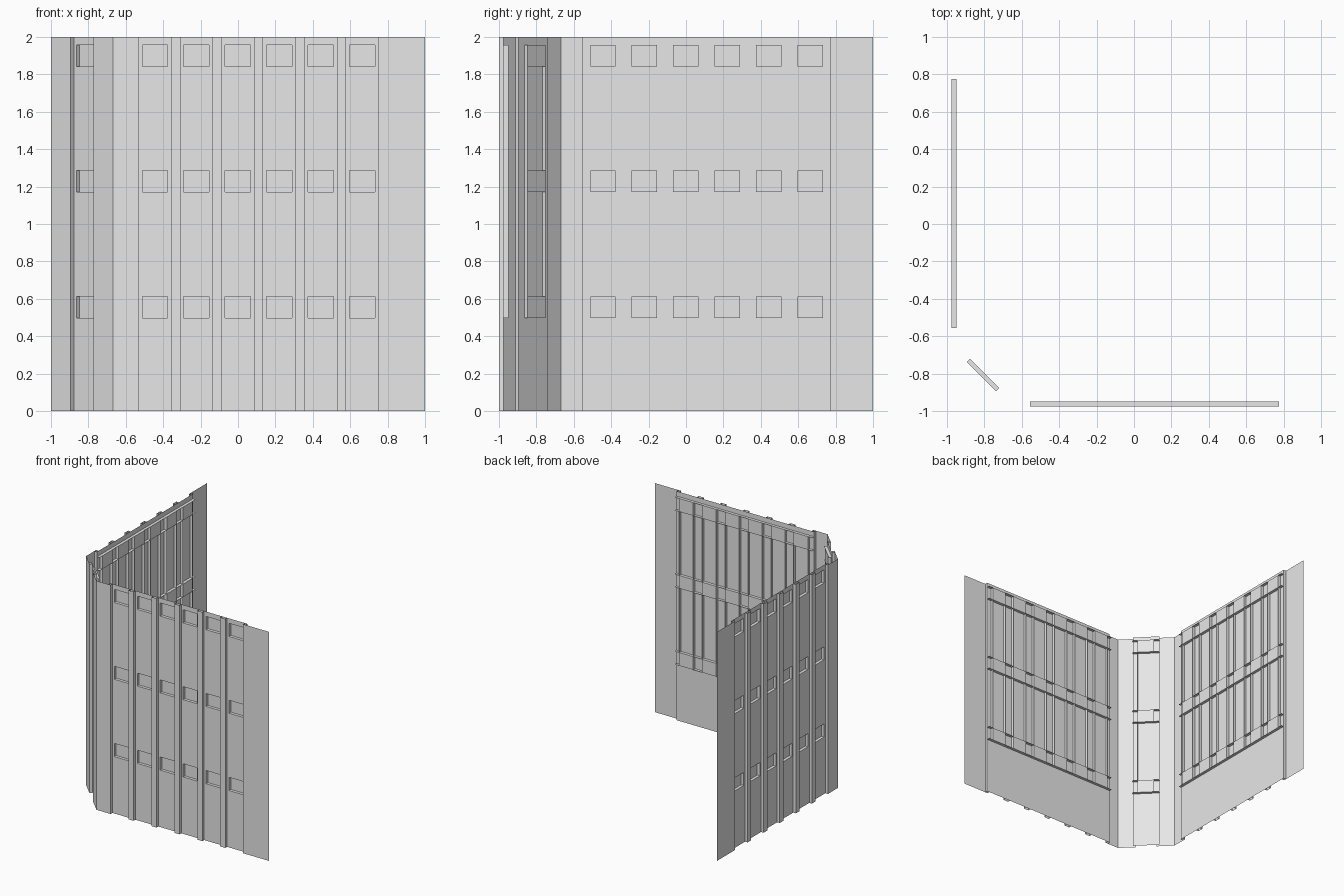
import bpy, bmesh
from mathutils import Matrix, Vector

cube = bpy.data.objects.get("Cube")
if cube:
    bpy.data.objects.remove(cube, do_unlink=True)

grey = bpy.data.materials.new("plain grey")
grey.use_nodes = True
GREY = (0.8, 0.8, 0.8, 1)
grey.diffuse_color = GREY
grey.node_tree.nodes["Principled BSDF"].inputs["Base Color"].default_value = GREY

HEIGHT = 2.0
STEP = 0.025                                  # depth of each relief layer
PANEL, PITCH, WINDOW = 0.172, 0.2215, 0.136   # widths along the wall
ROWS = [(0.497, 0.612), (1.172, 1.285), (1.842, 1.957)]
LOW, HIGH = ROWS[0][0], ROWS[-1][1]


def finish(bm, name, place):
    bmesh.ops.remove_doubles(bm, verts=bm.verts, dist=0.0001)
    bm.transform(place)
    if place.determinant() < 0:
        bmesh.ops.reverse_faces(bm, faces=bm.faces)
    mesh = bpy.data.meshes.new(name)
    bm.to_mesh(mesh)
    bm.free()
    mesh.materials.append(grey)
    bpy.context.collection.objects.link(bpy.data.objects.new(name, mesh))


def quad(bm, *points):
    bm.faces.new([bm.verts.new(p) for p in points])


def upright(bm, a, b, z0=0.0, z1=HEIGHT):
    """Vertical strip between two (along, depth) points."""
    quad(bm, (*a, z0), (*b, z0), (*b, z1), (*a, z1))


def wall(name, start, end, centres, place):
    half, hole = PANEL / 2, WINDOW / 2
    left, right = centres[0] - half, centres[-1] + half

    # Outer sheet: end strips, ribs and their returns
    bm = bmesh.new()
    upright(bm, (start, 0), (left, 0))
    upright(bm, (right, 0), (end, 0))
    for a, b in zip(centres, centres[1:]):
        upright(bm, (a + half, 0), (b - half, 0))
    for c in centres:
        upright(bm, (c - half, 0), (c - half, STEP))
        upright(bm, (c + half, STEP), (c + half, 0))
    finish(bm, name + "_outer_sheet", place)

    # Recessed panels with three window openings each
    bm = bmesh.new()
    levels = [0] + [z for row in ROWS for z in row] + [HIGH, HEIGHT]
    for c in centres:
        upright(bm, (c - half, STEP), (c - hole, STEP))
        upright(bm, (c + hole, STEP), (c + half, STEP))
        z = 0.0
        for z0, z1 in ROWS + [(HEIGHT, HEIGHT)]:
            upright(bm, (c - hole, STEP), (c + hole, STEP), z, z0)
            z = z1
    finish(bm, name + "_panels", place)

    # Flat inner skin closing the ribs, stepped at both ends
    bm = bmesh.new()
    for edge, out in ((left, left - STEP), (right, right + STEP)):
        upright(bm, (edge, STEP), (out, STEP))
        upright(bm, (out, STEP), (out, 0))
    for a, b in zip(centres, centres[1:]):
        upright(bm, (b - half, STEP), (a + half, STEP))
    finish(bm, name + "_inner_skin", place)

    # Window backs
    bm = bmesh.new()
    for c in centres:
        for z0, z1 in ROWS:
            upright(bm, (c - hole, 2 * STEP), (c + hole, 2 * STEP), z0, z1)
    finish(bm, name + "_window_backs", place)

    # Thin upright and level fins that frame the windows on the inside
    bm = bmesh.new()
    for c in centres:
        for u in (c - hole, c + hole):
            upright(bm, (u, STEP), (u, 2 * STEP), LOW, HIGH)
    u0, u1 = left - STEP, right + STEP
    for row in ROWS:
        for z in row:
            quad(bm, (u0, STEP, z), (u1, STEP, z), (u1, 2 * STEP, z), (u0, 2 * STEP, z))
    finish(bm, name + "_fins", place)


def frame(along, inward, origin):
    m = Matrix((along, inward, (0, 0, 1))).transposed().to_4x4()
    return Matrix.Translation(Vector(origin)) @ m


CORNER = -0.667
long_centres = [0.11 + PITCH * (i - 2.5) for i in range(6)]
d = 0.5 ** 0.5
mid = (CORNER - 1) / 2
reach = (1 + CORNER) * d

wall("front_wall", CORNER, 1, long_centres, frame((1, 0, 0), (0, 1, 0), (0, -1, 0)))
wall("side_wall", CORNER, 1, long_centres, frame((0, 1, 0), (1, 0, 0), (-1, 0, 0)))
wall("corner_wall", -reach, reach, [0], frame((d, -d, 0), (d, d, 0), (mid, mid, 0)))
